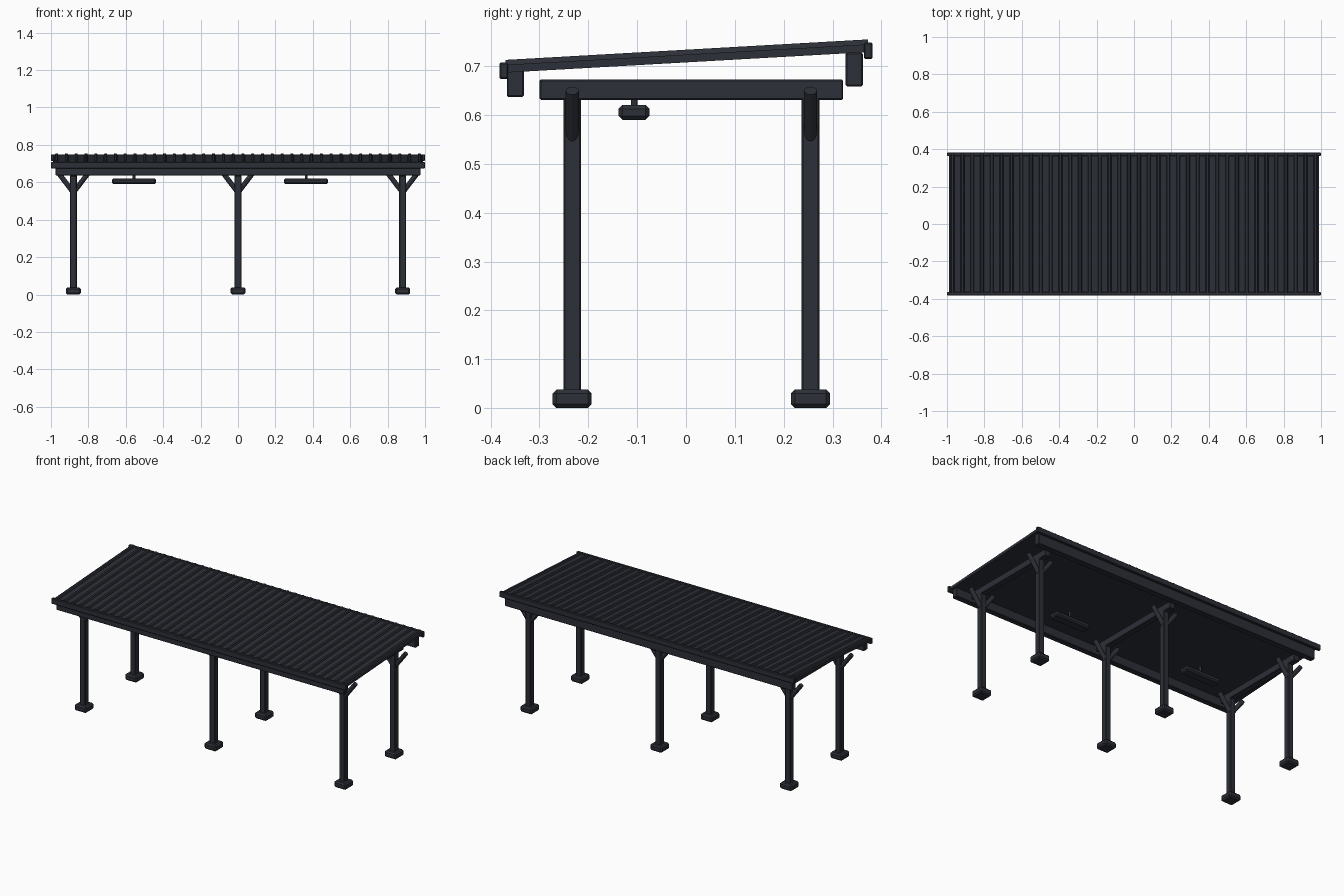
import bpy, bmesh, math
from mathutils import Vector

if "Cube" in bpy.data.objects:
    bpy.data.objects.remove(bpy.data.objects["Cube"])

mat = bpy.data.materials.new("dark_metal")
mat.diffuse_color = (0.025, 0.029, 0.038, 1)
mat.use_nodes = True
mat.node_tree.nodes["Principled BSDF"].inputs["Base Color"].default_value = mat.diffuse_color


def finish(name, bm, bevel=0.0):
    bmesh.ops.recalc_face_normals(bm, faces=bm.faces)
    me = bpy.data.meshes.new(name)
    bm.to_mesh(me)
    bm.free()
    ob = bpy.data.objects.new(name, me)
    bpy.context.collection.objects.link(ob)
    me.materials.append(mat)
    if bevel:
        m = ob.modifiers.new("bevel", 'BEVEL')
        m.width = bevel
        m.segments = 1
    return ob


def box(name, x, y, z, bevel=0.003):
    """Box from (min, max) ranges per axis."""
    bm = bmesh.new()
    bmesh.ops.create_cube(bm, size=1)
    for v in bm.verts:
        v.co = Vector([(r[0] + r[1]) / 2 + c * (r[1] - r[0])
                       for c, r in zip(v.co, (x, y, z))])
    return finish(name, bm, bevel)


def rod(name, a, b, r, n=12):
    a, b = Vector(a), Vector(b)
    bm = bmesh.new()
    bmesh.ops.create_cone(bm, cap_ends=True, segments=n, radius1=r,
                          radius2=r, depth=(b - a).length)
    ob = finish(name, bm)
    ob.location = (a + b) / 2
    ob.rotation_euler = (b - a).to_track_quat('Z', 'Y').to_euler()
    return ob


# Ribbed sloping roof sheet: one profile swept from front to back
ribs, half = 38, 0.99
profile = [(-half, -0.026), (-half, -0.010)]
for i in range(ribs):
    c = -0.97 + 1.94 * i / (ribs - 1)
    profile += [(c - 0.010, -0.010), (c - 0.006, 0),
                (c + 0.006, 0), (c + 0.010, -0.010)]
profile += [(half, -0.010), (half, -0.026)]
bm = bmesh.new()
front, back = [[bm.verts.new((x, y, z0 + z)) for x, z in profile]
               for y, z0 in ((-0.37, 0.713), (0.373, 0.755))]
n = len(profile)
for i in range(n):
    j = (i + 1) % n
    bm.faces.new((front[i], front[j], back[j], back[i]))
bm.faces.new(front)
bm.faces.new(back)
finish("roof_sheet", bm)

# Eave trims and the long beams under the roof edges
box("front_trim", (-1, 1), (-0.382, -0.364), (0.674, 0.708))
box("back_trim", (-1, 1), (0.364, 0.382), (0.715, 0.749))
box("front_beam", (-0.975, 0.975), (-0.367, -0.332), (0.637, 0.692))
box("back_beam", (-0.975, 0.975), (0.327, 0.362), (0.659, 0.728))

# Three frames: cross beam, two posts with footings and knee braces
w = 0.018
for fx, side in ((-0.88, "left"), (0, "middle"), (0.88, "right")):
    box(side + "_cross_beam", (fx - w, fx + w), (-0.30, 0.322), (0.631, 0.673))
    for py, end in ((-0.233, "front"), (0.255, "back")):
        tag = side + "_" + end
        box(tag + "_post", (fx - w, fx + w), (py - w, py + w), (0.02, 0.64))
        box(tag + "_footing", (fx - 0.04, fx + 0.04),
            (py - 0.04, py + 0.04), (0, 0.038), 0.008)
        for s in (-1, 1):
            rod(tag + "_brace", (fx, py, 0.545),
                (fx + s * 0.08, py, 0.65), 0.0135)

# Hanging lamps on short stems
for lx in (-0.556, 0.364):
    box("lamp", (lx - 0.118, lx + 0.118), (-0.138, -0.075), (0.59, 0.621), 0.008)
    rod("lamp_stem", (lx, -0.106, 0.61), (lx, -0.106, 0.665), 0.007)
